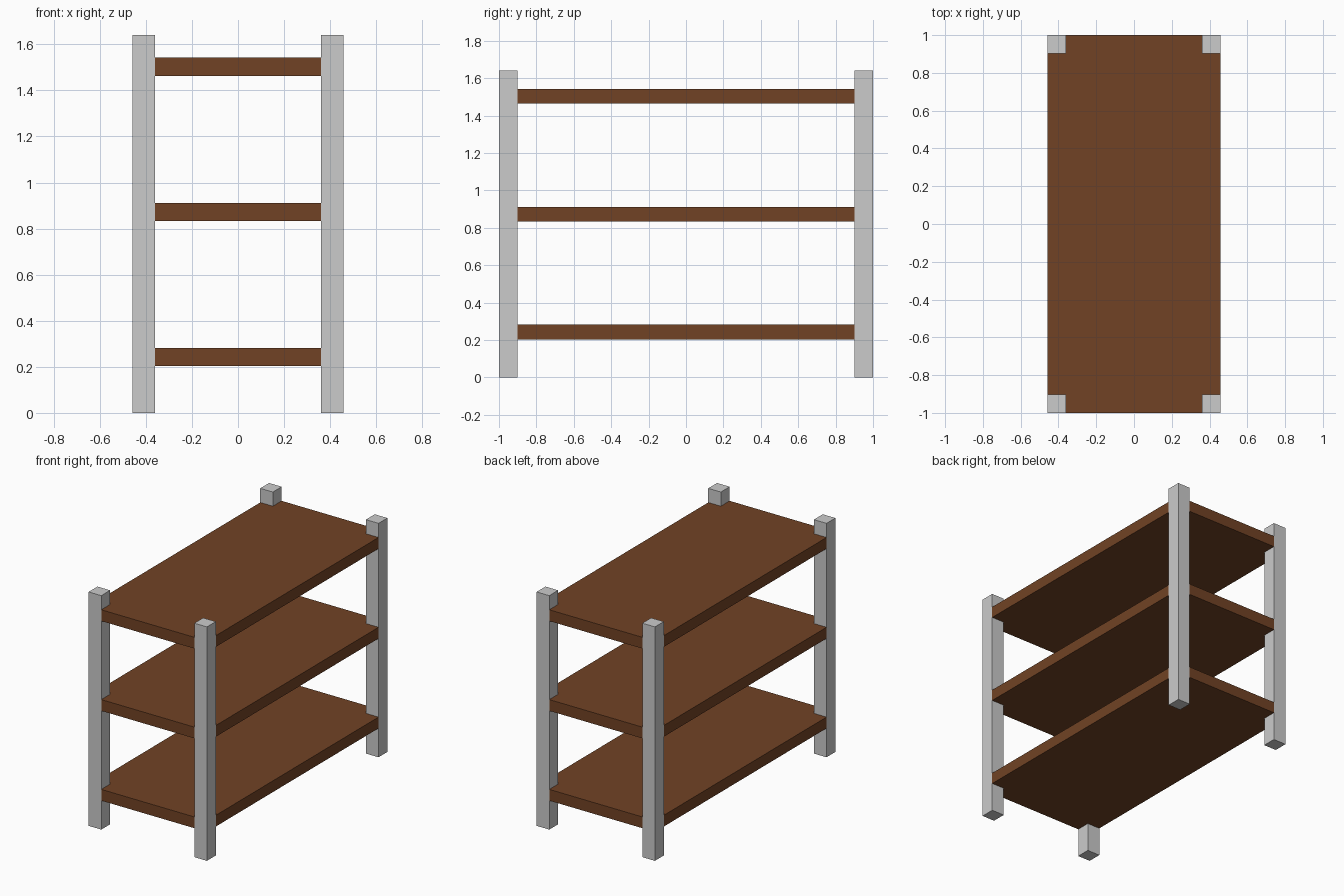
import bpy, bmesh

if "Cube" in bpy.data.objects:
    bpy.data.objects.remove(bpy.data.objects["Cube"])

HX, HY = 0.459, 1.0      # half width and half depth
POST = 0.098             # post side
HEIGHT = 1.641
THICK = 0.079

wood = bpy.data.materials.new("brown_wood")
wood.diffuse_color = (0.165, 0.055, 0.018, 1)
wood.use_nodes = True
wood.node_tree.nodes["Principled BSDF"].inputs["Base Color"].default_value = wood.diffuse_color


def prism(name, outline, z0, z1, mat=None):
    """Extrude a flat xy outline from z0 up to z1."""
    bm = bmesh.new()
    face = bm.faces.new([bm.verts.new((x, y, z0)) for x, y in outline])
    top = bmesh.ops.extrude_face_region(bm, geom=[face], use_keep_orig=True)
    verts = [v for v in top["geom"] if isinstance(v, bmesh.types.BMVert)]
    bmesh.ops.translate(bm, verts=verts, vec=(0, 0, z1 - z0))
    bmesh.ops.recalc_face_normals(bm, faces=bm.faces)
    mesh = bpy.data.meshes.new(name)
    bm.to_mesh(mesh)
    bm.free()
    obj = bpy.data.objects.new(name, mesh)
    bpy.context.collection.objects.link(obj)
    if mat:
        mesh.materials.append(mat)
    return obj


ix, iy = HX - POST, HY - POST

# Four square corner posts
for sx, side in ((-1, "left"), (1, "right")):
    for sy, end in ((-1, "front"), (1, "back")):
        prism(f"{end}_{side}_post",
              [(sx * ix, sy * iy), (sx * HX, sy * iy), (sx * HX, sy * HY), (sx * ix, sy * HY)],
              0, HEIGHT)

# Three shelves, notched around the posts
notched = [(-ix, -HY), (ix, -HY), (ix, -iy), (HX, -iy), (HX, iy), (ix, iy),
           (ix, HY), (-ix, HY), (-ix, iy), (-HX, iy), (-HX, -iy), (-ix, -iy)]
for name, z in (("bottom_shelf", 0.203), ("middle_shelf", 0.833), ("top_shelf", 1.463)):
    prism(name, notched, z, z + THICK, wood)
